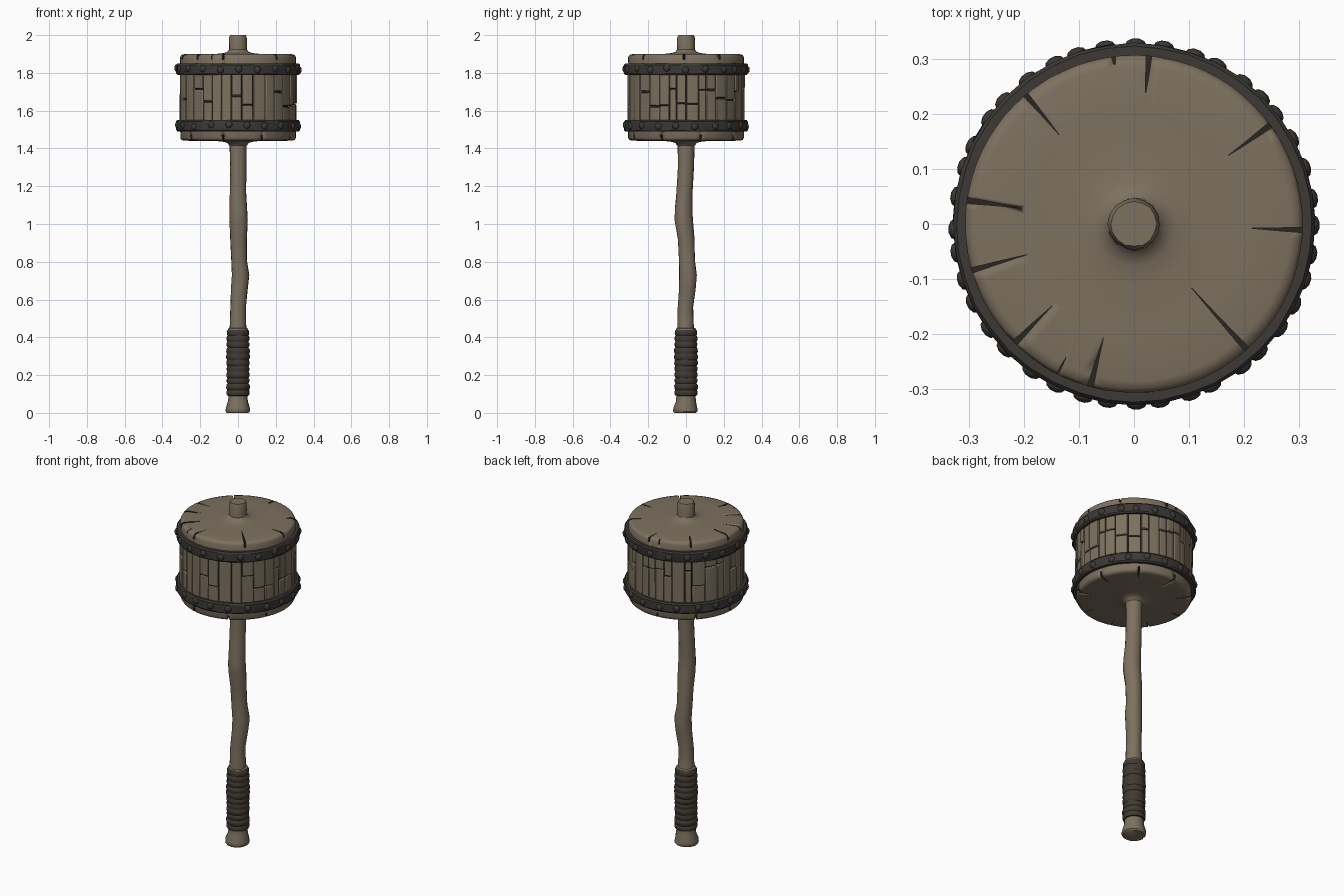
import bpy, bmesh, random
from math import sin, cos, pi, radians
from mathutils import Matrix, Vector

random.seed(4)
if "Cube" in bpy.data.objects:
    bpy.data.objects.remove(bpy.data.objects["Cube"])


def material(name, rgb):
    m = bpy.data.materials.new(name)
    m.use_nodes = True
    m.diffuse_color = (*rgb, 1)
    m.node_tree.nodes["Principled BSDF"].inputs["Base Color"].default_value = (*rgb, 1)
    return m


wood = material("weathered wood", (0.205, 0.165, 0.115))
dark = material("dark cracks", (0.022, 0.019, 0.016))
iron = material("dark iron", (0.045, 0.04, 0.035))
leather = material("grip leather", (0.05, 0.042, 0.033))


def make(name, bm, mats, angle=35):
    bmesh.ops.recalc_face_normals(bm, faces=bm.faces)
    me = bpy.data.meshes.new(name)
    bm.to_mesh(me)
    bm.free()
    for m in mats:
        me.materials.append(m)
    me.shade_smooth()
    me.set_sharp_from_angle(angle=radians(angle))
    ob = bpy.data.objects.new(name, me)
    bpy.context.collection.objects.link(ob)
    return ob


def tube(bm, rings, n, closed=False, rough=0.0):
    """Skin rings of (radius, z, x, y); closed joins the last ring to the first."""
    loops = []
    for r, z, x, y in rings:
        loops.append([bm.verts.new((x + (r + random.uniform(-rough, rough)) * cos(2 * pi * i / n),
                                    y + (r + random.uniform(-rough, rough)) * sin(2 * pi * i / n), z))
                      for i in range(n)])
    pairs = list(zip(loops, loops[1:]))
    if closed:
        pairs.append((loops[-1], loops[0]))
    else:
        bm.faces.new(loops[0])
        bm.faces.new(loops[-1])
    for a, b in pairs:
        for i in range(n):
            j = (i + 1) % n
            bm.faces.new((a[i], a[j], b[j], b[i]))


def lathe(name, profile, mats, n=48, closed=False, rough=0.0, angle=35):
    bm = bmesh.new()
    tube(bm, [(r, z, 0, 0) for r, z in profile], n, closed, rough)
    return make(name, bm, mats, angle)


# Crooked wooden handle with a flared pommel
bm = bmesh.new()
tube(bm, [(.058, 0, -.002, -.004), (.065, .008, -.002, -.004), (.064, .025, -.002, -.004),
          (.054, .06, 0, 0), (.05, .095, 0, 0), (.048, .43, 0, 0), (.044, .45, 0, -.002),
          (.041, .56, 0, -.002), (.044, .66, .008, .008), (.046, .73, .013, .01),
          (.042, .81, .005, .006), (.044, .92, .003, 0), (.048, 1.02, .004, -.012),
          (.046, 1.08, .002, -.014), (.043, 1.17, 0, -.007), (.043, 1.3, .001, 0),
          (.046, 1.46, 0, 0), (.048, 1.9, 0, 0), (.047, 1.985, 0, 0), (.041, 2, 0, 0)],
     16, rough=.0015)
make("handle", bm, [wood], 45)

# Wrapped grip, one soft ridge per turn
profile = [(.045, .09)]
turns, z = 11, .09
step = .35 / turns
for i in range(turns):
    r = .06 + random.uniform(-.001, .003)
    profile += [(r - .004, z + step * .04), (r, z + step * .3),
                (r, z + step * .75), (r - .004, z + step * .97)]
    z += step
lathe("grip_wrap", profile + [(.045, .44)], [leather], 24, rough=.0008, angle=50)
lathe("grip_collar", [(.05, .435), (.054, .437), (.053, .446), (.045, .45)], [wood], 16)

# Dark drum core, seen between the staves
lathe("drum_core", [(.297, 1.5), (.297, 1.84)], [dark])


# Split wooden end caps: radial wedges cut out of a turned disc
def cap(name, flip, cracks):
    prof = [(.046, 1.79), (.3, 1.79), (.306, 1.82), (.306, 1.884), (.3, 1.895), (.285, 1.899),
            (.2, 1.9), (.11, 1.901), (.075, 1.905), (.056, 1.912), (.046, 1.925)]
    if flip:
        prof = [(r, 3.34 - z) for r, z in prof]
    disc = lathe(name, prof, [wood, dark], 72, True, .0006, 50)
    face_z = 1.44 if flip else 1.9
    bm = bmesh.new()
    for deg, inner, width in cracks:
        turn = Matrix.Rotation(radians(deg), 3, 'Z')
        mid = (inner + .3) / 2
        plan = [(inner, 0), (mid, -width * .45), (.33, -width), (.33, width), (mid, width * .3)]
        rows = [[bm.verts.new(turn @ Vector((x, y, face_z + h))) for x, y in plan]
                for h in (-.03, .03)]
        bm.faces.new(rows[0])
        bm.faces.new(rows[1])
        for i in range(5):
            j = (i + 1) % 5
            bm.faces.new((rows[0][i], rows[0][j], rows[1][j], rows[1][i]))
    for f in bm.faces:
        f.material_index = 1
    cutter = make(name + "_cutter", bm, [wood, dark])
    cutter.hide_render = True
    mod = disc.modifiers.new("cracks", 'BOOLEAN')
    mod.operation, mod.object, mod.solver = 'DIFFERENCE', cutter, 'EXACT'
    graph = bpy.context.evaluated_depsgraph_get()
    disc.data = bpy.data.meshes.new_from_object(disc.evaluated_get(graph))
    disc.modifiers.clear()
    bpy.data.objects.remove(cutter)


cap("top_cap", False, [(85, .235, .007), (130, .21, .006), (172, .21, .007), (196, .2, .006),
                       (225, .21, .007), (255, .215, .007), (312, .15, .006), (358, .21, .006),
                       (36, .21, .007), (97, .29, .006), (243, .27, .003)])
cap("bottom_cap", True, [(a, random.uniform(.2, .26), .006) for a in range(15, 360, 40)])


# Staves around the drum, some of them split across
def block(bm, a0, a1, z0, z1, r):
    steps, grid = 3, []
    for rad in (.285, r):
        grid.append([[bm.verts.new((rad * cos(a), rad * sin(a), z)) for z in (z0, z1)]
                     for a in [a0 + (a1 - a0) * k / steps for k in range(steps + 1)]])
    inn, out = grid
    for k in range(steps):
        for side in grid:
            bm.faces.new((side[k][0], side[k + 1][0], side[k + 1][1], side[k][1]))
        for e in (0, 1):
            bm.faces.new((inn[k][e], inn[k + 1][e], out[k + 1][e], out[k][e]))
    for k in (0, steps):
        bm.faces.new((inn[k][0], inn[k][1], out[k][1], out[k][0]))


bm = bmesh.new()
widths = [random.uniform(.7, 1.4) for _ in range(34)]
a = 0
for w in widths:
    a1 = a + 2 * pi * w / sum(widths)
    cuts = [1.5]
    if random.random() < .6:
        cuts.append(random.uniform(1.59, 1.75))
    cuts.append(1.84)
    for z0, z1 in zip(cuts, cuts[1:]):
        gap = random.uniform(.004, .009)
        block(bm, a + gap, a1 - gap * .6, z0 + .003, z1 - .003, random.uniform(.307, .313))
    a = a1
staves = make("drum_staves", bm, [wood], 30)
bevel = staves.modifiers.new("worn edges", 'BEVEL')
bevel.width, bevel.segments, bevel.limit_method = .004, 2, 'ANGLE'
bevel.angle_limit = radians(40)

# Hammered iron bands with lumpy rivets
for name, zc, turn in (("upper_band", 1.82, 0), ("lower_band", 1.52, 9)):
    lathe(name, [(.3, zc - .03), (.322, zc - .03), (.328, zc - .022), (.328, zc + .022),
                 (.322, zc + .03), (.3, zc + .03)], [iron], 40, True, .0015, 30)
    bm = bmesh.new()
    for i in range(20):
        ang = radians(i * 18 + turn + random.uniform(-2, 2))
        place = (Matrix.Rotation(ang, 4, 'Z')
                 @ Matrix.Translation((.325, 0, zc + random.uniform(-.006, .006)))
                 @ Matrix.Diagonal((.012, .019, .02, 1)))
        bmesh.ops.create_icosphere(bm, subdivisions=2, radius=1, matrix=place)
    make(name + "_rivets", bm, [iron], 40)
